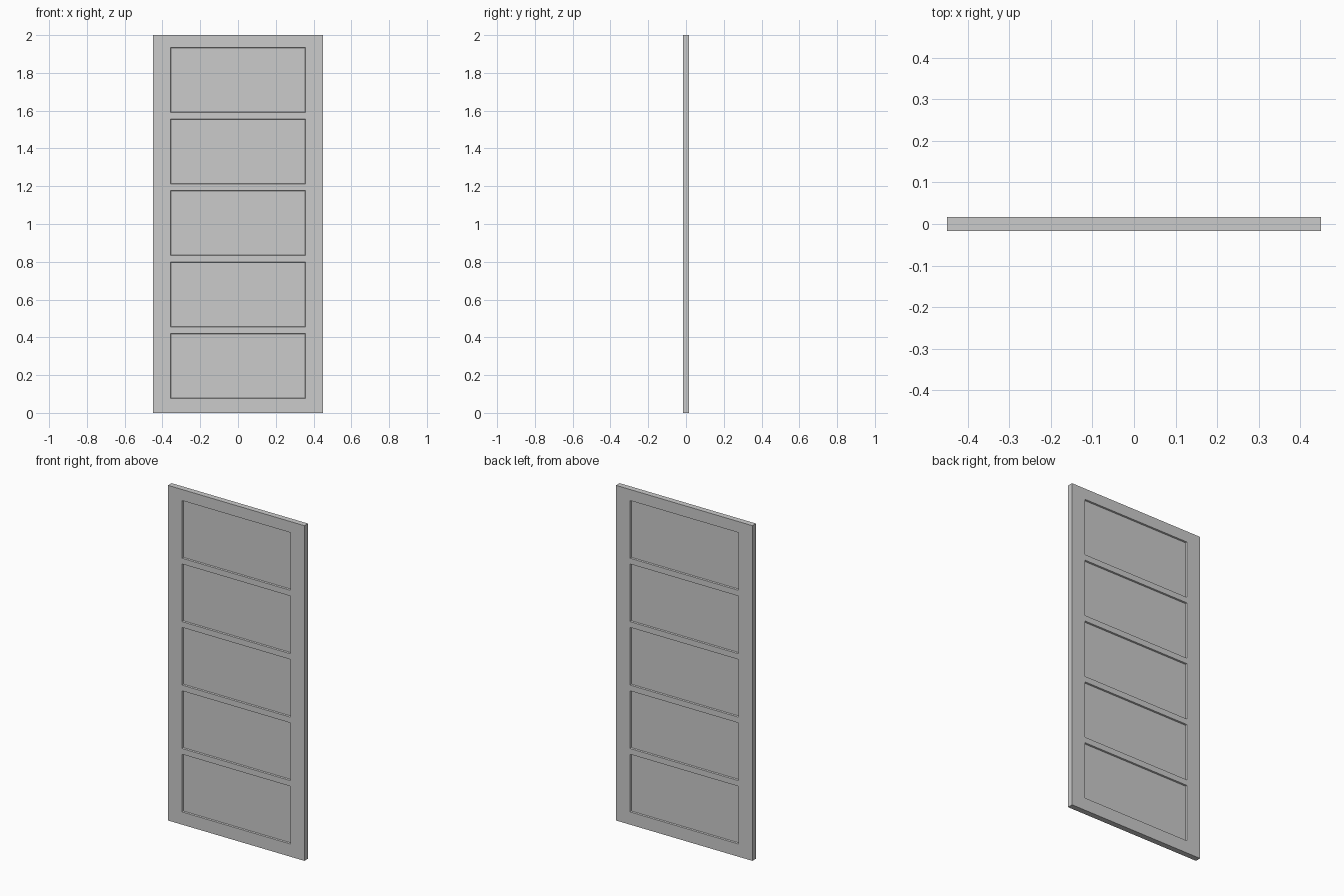
import bpy, bmesh
from mathutils import Matrix

if "Cube" in bpy.data.objects:
    bpy.data.objects.remove(bpy.data.objects["Cube"])

W, T, H = 0.90, 0.034, 2.0        # door slab size
PX = 0.358                        # half width of a panel
Z0, PH, GAP, N = 0.076, 0.344, 0.0345, 5   # panel rows

bm = bmesh.new()
bmesh.ops.create_cube(bm, size=1, matrix=Matrix.Translation((0, 0, H / 2)) @ Matrix.Diagonal((W, T, H, 1)))


def cut(co, no):
    bmesh.ops.bisect_plane(bm, geom=bm.verts[:] + bm.edges[:] + bm.faces[:], plane_co=co, plane_no=no)


# Stile and rail lines
rows = [(Z0 + i * (PH + GAP), Z0 + i * (PH + GAP) + PH) for i in range(N)]
for x in (-PX, PX):
    cut((x, 0, 0), (1, 0, 0))
for lo, hi in rows:
    cut((0, 0, lo), (0, 0, 1))
    cut((0, 0, hi), (0, 0, 1))

# Recessed panels with narrow sloped edges, on front and back
panels = []
for f in bm.faces:
    c = f.calc_center_median()
    if abs(f.normal.y) > 0.9 and abs(c.x) < PX and any(lo < c.z < hi for lo, hi in rows):
        panels.append(f)
bmesh.ops.inset_individual(bm, faces=panels, thickness=0.004, depth=-0.008)
bmesh.ops.recalc_face_normals(bm, faces=bm.faces[:])

mesh = bpy.data.meshes.new("door_panel")
bm.to_mesh(mesh)
bm.free()
door = bpy.data.objects.new("door_panel", mesh)
bpy.context.collection.objects.link(door)
